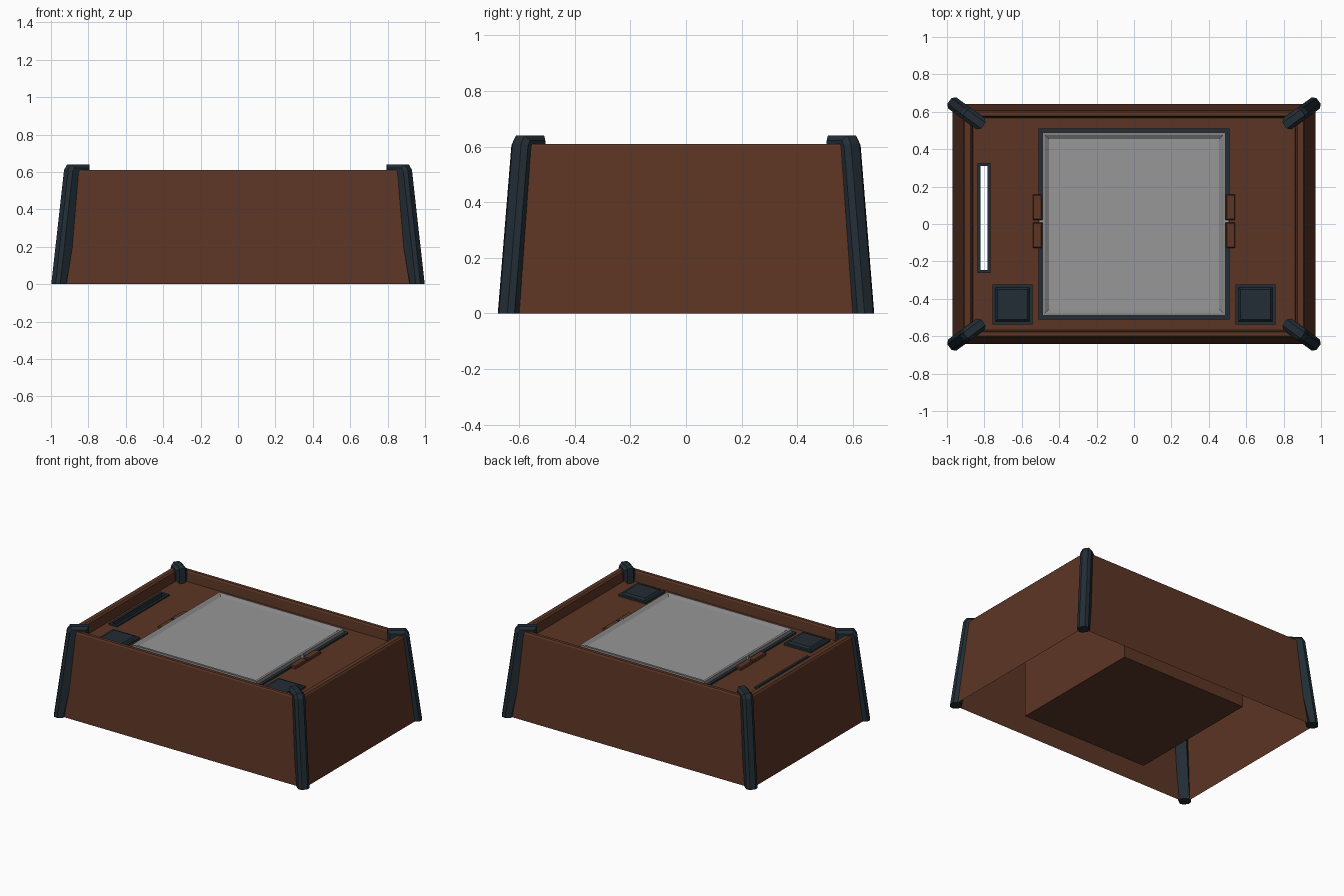
import bpy, bmesh, math
from mathutils import Vector

if "Cube" in bpy.data.objects:
    bpy.data.objects.remove(bpy.data.objects["Cube"])


def mat(name, rgb):
    m = bpy.data.materials.new(name)
    m.diffuse_color = (*rgb, 1)
    m.use_nodes = True
    m.node_tree.nodes["Principled BSDF"].inputs["Base Color"].default_value = m.diffuse_color
    return m


BROWN = mat("brown wood", (0.107, 0.036, 0.018))
DARK = mat("dark slate", (0.016, 0.026, 0.035))
GREY = mat("screen grey", (0.31, 0.31, 0.31))
STEEL = mat("frame grey", (0.24, 0.24, 0.245))
FLOOR = 0.535


def finish(name, bm, m):
    bmesh.ops.recalc_face_normals(bm, faces=bm.faces)
    me = bpy.data.meshes.new(name)
    bm.to_mesh(me)
    bm.free()
    me.materials.append(m)
    ob = bpy.data.objects.new(name, me)
    bpy.context.collection.objects.link(ob)
    return ob


def rings(name, m, loops, centre=(0, 0), cap_start=False, cap_end=False):
    """Skin a run of rectangles given as (half x, half y, z)."""
    bm = bmesh.new()
    cx, cy = centre
    rows = [[bm.verts.new((cx + sx * hx, cy + sy * hy, z))
             for sx, sy in ((-1, -1), (1, -1), (1, 1), (-1, 1))]
            for hx, hy, z in loops]
    for a, b in zip(rows, rows[1:]):
        for i in range(4):
            j = (i + 1) % 4
            bm.faces.new((a[i], a[j], b[j], b[i]))
    if cap_start:
        bm.faces.new(rows[0][::-1])
    if cap_end:
        bm.faces.new(rows[-1])
    return finish(name, bm, m)


# tapered outer shell with chamfered rim, open underneath
rings("shell", BROWN, [(.97, .642, 0), (.912, .606, .60), (.905, .60, .61),
                       (.875, .578, .61), (.865, .572, .60), (.86, .567, FLOOR)])

# recessed top, in strips around the slot opening
bm = bmesh.new()
xs, ys = (-.86, -.82, -.783, .86), (-.567, -.245, .31, .567)
for i in range(3):
    for j in range(3):
        if (i, j) != (1, 1):
            bm.faces.new([bm.verts.new((x, y, FLOOR)) for x, y in (
                (xs[i], ys[j]), (xs[i + 1], ys[j]),
                (xs[i + 1], ys[j + 1]), (xs[i], ys[j + 1]))])
bmesh.ops.remove_doubles(bm, verts=bm.verts, dist=1e-5)
finish("recessed_top", bm, BROWN)

# slot surround
rings("slot_frame", DARK, [(.035, .294, FLOOR), (.035, .294, .545),
                           (.0185, .2775, .545), (.0185, .2775, .51)],
      centre=(-.8015, .0325))

# box hanging under the screen
rings("screen_housing", BROWN, [(.495, .495, .03), (.495, .495, FLOOR - .001)],
      cap_start=True)

# screen with its surrounds
rings("screen_surround", DARK, [(.51, .51, FLOOR), (.51, .51, .547), (.488, .488, .547)])
rings("screen_frame", STEEL, [(.49, .49, FLOOR), (.49, .49, .572),
                              (.475, .475, .572), (.455, .455, .56)])
rings("screen", GREY, [(.456, .456, .559), (.455, .455, .56)], cap_end=True)

for s, side in ((-1, "left"), (1, "right")):
    # stepped square pads
    rings(side + "_pad", DARK, [(.107, .107, FLOOR), (.107, .107, .548), (.09, .09, .548),
                                (.08, .08, .56)],
          centre=(s * .65, -.43), cap_end=True)
    # clips beside the screen and the pin between them
    for y, end in ((.089, "back"), (-.06, "front")):
        rings(f"{side}_{end}_clip", BROWN, [(.024, .068, FLOOR), (.024, .068, .55),
                                            (.019, .063, .555)],
              centre=(s * .517, y), cap_end=True)
    rings(side + "_pin", GREY, [(.014, .006, FLOOR), (.014, .006, .573)],
          centre=(s * .494, .015), cap_end=True)

# slanted corner posts with a hook over the rim: (distance inward, z)
PROFILE = [(0, 0), (.084, .61), (.105, .64), (.225, .64), (.225, FLOOR), (.15, FLOOR), (.075, 0)]
ANG = math.radians(36)
for sx, a in ((-1, "left"), (1, "right")):
    for sy, b in ((-1, "front"), (1, "back")):
        d = Vector((-sx * math.cos(ANG), -sy * math.sin(ANG), 0))
        n = Vector((-d.y, d.x, 0)) * .037
        o = Vector((sx * .987, sy * .658, 0))
        bm = bmesh.new()
        one, two = [[bm.verts.new(o + d * s + n * k + Vector((0, 0, z)))
                     for s, z in PROFILE] for k in (-1, 1)]
        bm.faces.new(one)
        bm.faces.new(two[::-1])
        for i in range(len(PROFILE)):
            j = (i + 1) % len(PROFILE)
            bm.faces.new((one[i], two[i], two[j], one[j]))
        # chamfer the edges of the sides above the foot
        edges = [e for e in bm.edges if len({v in one for v in e.verts}) == 1
                 and max(v.co.z for v in e.verts) > .01]
        bmesh.ops.bevel(bm, geom=edges, offset=.018, segments=1, affect='EDGES',
                        clamp_overlap=True)
        finish(f"{b}_{a}_post", bm, DARK)
